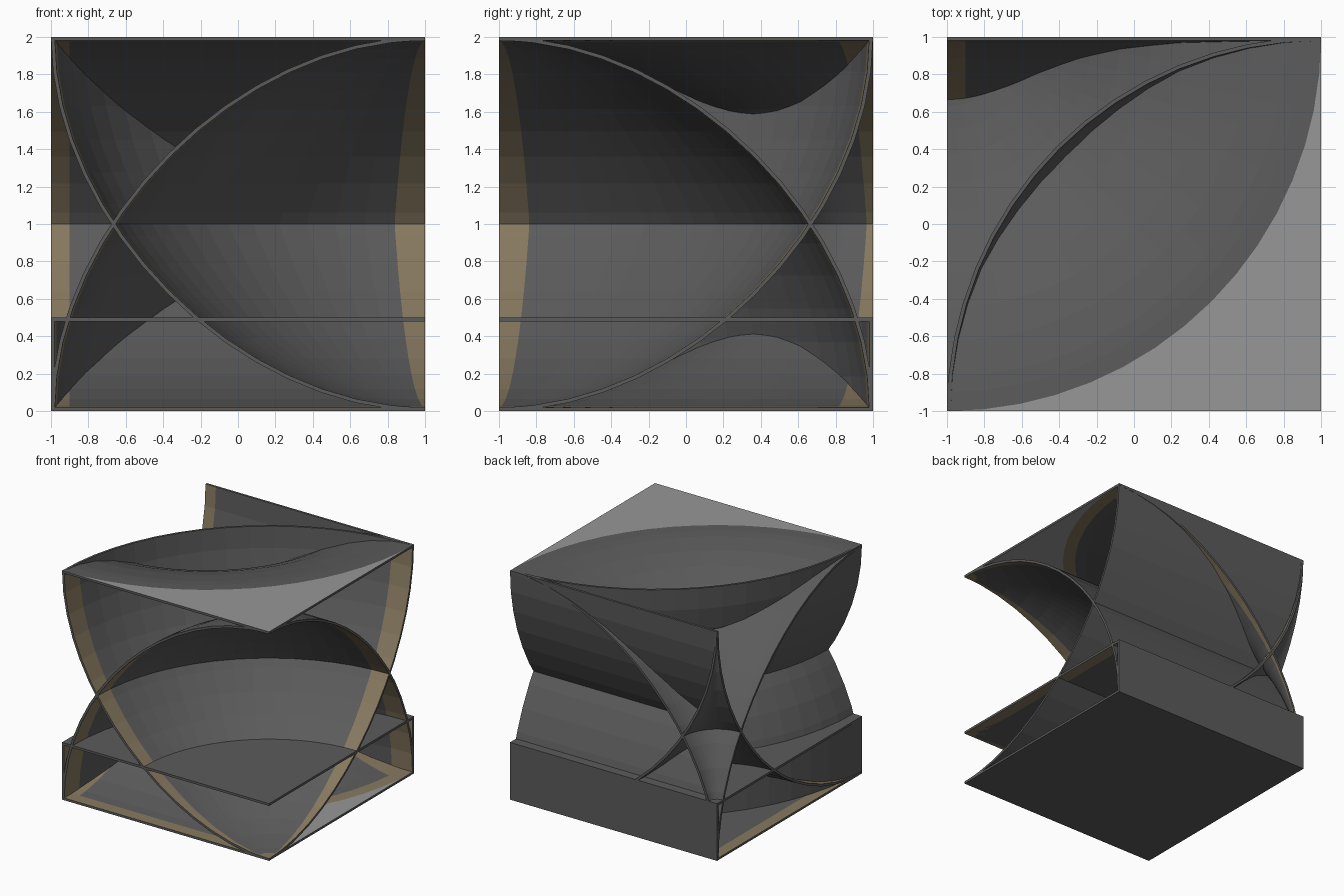
import bpy, bmesh, math

if "Cube" in bpy.data.objects:
    bpy.data.objects.remove(bpy.data.objects["Cube"])

T = 0.02        # shell thickness
N = 16          # profile and corner segments


def material(name, rgb):
    m = bpy.data.materials.new(name)
    m.diffuse_color = (*rgb, 1)
    m.use_nodes = True
    m.node_tree.nodes["Principled BSDF"].inputs["Base Color"].default_value = m.diffuse_color
    return m


dark = material("dark_grey", (0.105, 0.105, 0.105))
seam = material("seam_tan", (0.24, 0.19, 0.115))
light = material("light_grey", (0.31, 0.31, 0.31))


def cove_profile():
    """Quarter curve (distance from wall, height): outer line and inner offset line."""
    outer, inner = [], []
    for t in [i / N for i in range(N)] + [0.966, 1]:
        q = 1 - t
        s = 3 * t * t * q + 2 * t ** 3
        z = 3 * t * q * q + 6 * t * t * q + 2 * t ** 3
        ds = 6 * t * q + 3 * t * t
        dz = 3 * q * q + 6 * t * q
        k = T / math.hypot(ds, dz)
        outer.append((s, z))
        inner.append((s + dz * k, z - ds * k))
    return outer, inner


def shell(name, outer, inner, place, us, seam_rows, plate_row=None):
    """Closed thin shell swept over us, with seam strips on its inner side."""
    bm = bmesh.new()
    rows, cols = len(outer), len(us)
    grids = [[[bm.verts.new(place(i, s, z, u)) for u in us]
              for i, (s, z) in enumerate(line)] for line in (outer, inner)]
    for g, grid in enumerate(grids):
        for i in range(rows - 1):
            for j in range(cols - 1):
                f = bm.faces.new((grid[i][j], grid[i + 1][j],
                                  grid[i + 1][j + 1], grid[i][j + 1]))
                if i == plate_row:
                    f.material_index = 2
                elif g == 1 and (j in (0, cols - 2) or i in seam_rows):
                    f.material_index = 1
    a, b = grids
    for j in (0, cols - 1):
        for i in range(rows - 1):
            bm.faces.new((a[i][j], a[i + 1][j], b[i + 1][j], b[i][j]))
    for i in (0, rows - 1):
        for j in range(cols - 1):
            bm.faces.new((a[i][j], a[i][j + 1], b[i][j + 1], b[i][j]))
    bmesh.ops.remove_doubles(bm, verts=bm.verts, dist=1e-5)
    bmesh.ops.recalc_face_normals(bm, faces=bm.faces)
    me = bpy.data.meshes.new(name)
    bm.to_mesh(me)
    bm.free()
    for m in (dark, seam, light):
        me.materials.append(m)
    ob = bpy.data.objects.new(name, me)
    bpy.context.collection.objects.link(ob)
    return ob


def straight(i, s, z, u):
    return (u, 1 - s, z)


def inner_corner(i, s, z, a):
    r = max(2 - s, 0)
    return (1 - r * math.cos(a), -1 + r * math.sin(a), z)


def outer_corner(i, s, z, a):
    if i > N + 1:   # flat plate filling out to the square
        s = 2 / max(math.cos(a), math.sin(a))
    return (-1 + s * math.cos(a), 1 - s * math.sin(a), z)


def upside_down(fn):
    def flipped(i, s, z, u):
        x, y, h = fn(i, s, z, u)
        return (x, y, 2 - h)
    return flipped


outer, inner = cove_profile()
lengths = [-1, -0.9, 0.9, 1]
angles = [math.pi / 2 * k / N for k in range(N + 1)]

# Ceiling coves and their mirrored floor coves
for label, wrap in (("ceiling", lambda f: f), ("floor", upside_down)):
    shell(label + "_straight_cove", outer, inner, wrap(straight), lengths, (N,))
    shell(label + "_inner_corner_cove", outer, inner, wrap(inner_corner), angles, (N,))
    top = 2 if label == "ceiling" else 1.999
    shell(label + "_outer_corner_cove", outer[:-1] + [(2, top), (2, top)],
          inner + [(2, 2 - T)], wrap(outer_corner), angles, (N,), N + 1)

# Low step: top plate, back wall and base plate, straight and as a round corner
F = T - 0.001
step_out = [(2, 0.5), (1.9, 0.5), (0, 0.5), (0, 0), (1.9, 0), (2, 0)]
step_in = [(2, 0.5 - T), (1.9, 0.5 - T), (T, 0.5 - T), (T, F), (1.9, F), (2, F)]
shell("straight_low_step", step_out, step_in, straight, lengths, (0, 4))
shell("inner_corner_low_step", step_out, step_in, inner_corner, angles, (0, 4))
